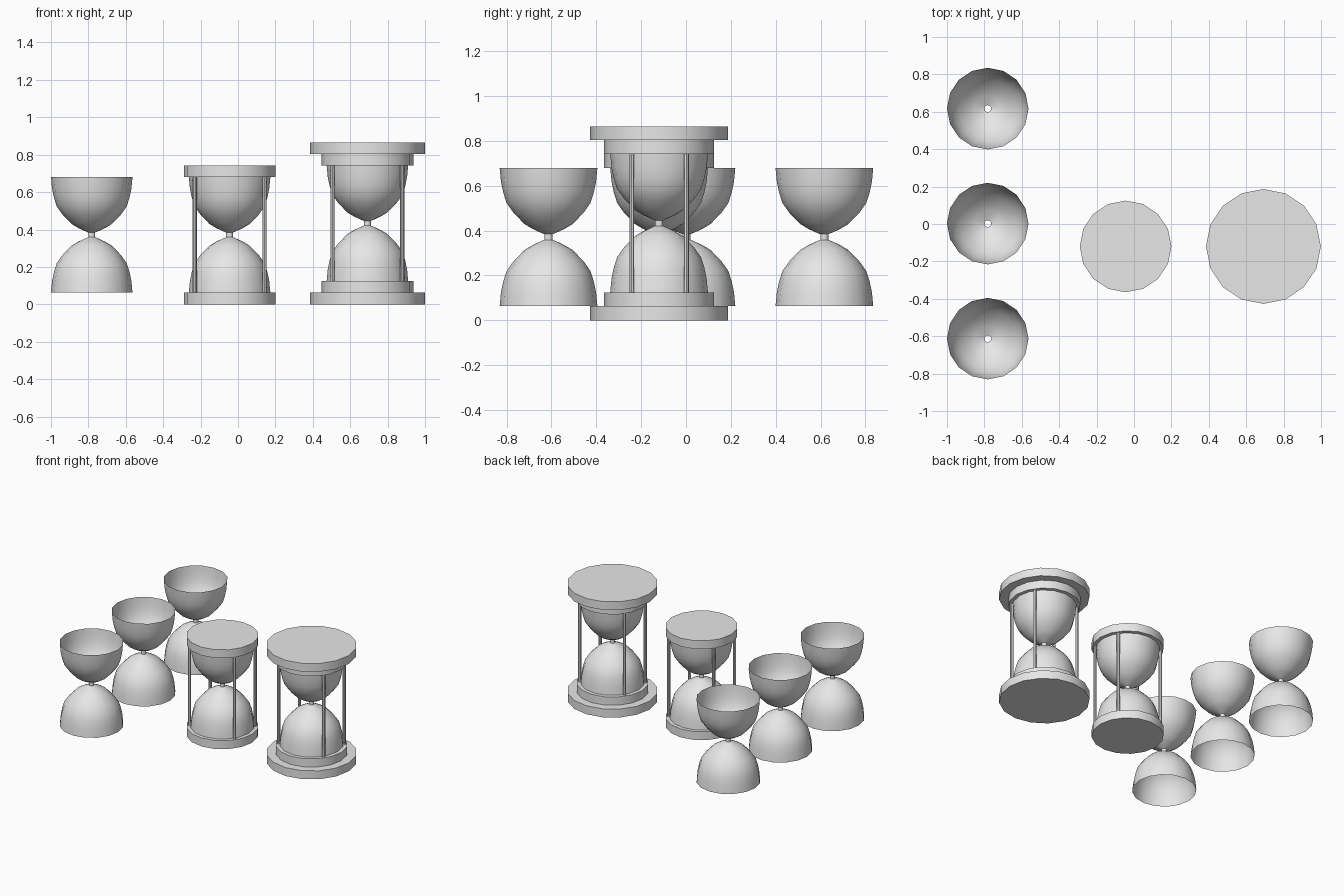
import bpy
import math

if "Cube" in bpy.data.objects:
    bpy.data.objects.remove(bpy.data.objects["Cube"])

SIDES = 16
grey = bpy.data.materials.new("light_grey")
grey.diffuse_color = (0.8, 0.8, 0.8, 1)
grey.use_nodes = True
grey.node_tree.nodes["Principled BSDF"].inputs["Base Color"].default_value = grey.diffuse_color

# Lower half of the glass: (radius, height above its base); mirrored for the top
HEIGHT = 0.617
HALF = [(0.218, 0.0), (0.212, 0.062), (0.202, 0.110), (0.187, 0.157), (0.155, 0.202),
        (0.107, 0.251), (0.070, 0.273), (0.035, 0.289), (0.018, 0.296)]
PROFILE = HALF + [(r, HEIGHT - z) for r, z in reversed(HALF)]


def finish(obj):
    obj.data.materials.append(grey)
    bpy.ops.object.select_all(action='DESELECT')
    obj.select_set(True)
    bpy.context.view_layer.objects.active = obj
    bpy.ops.object.shade_smooth_by_angle(angle=math.radians(35))


def glass(name, x, y, z):
    """Open, thin double bulb spun from the profile."""
    verts, faces = [], []
    for r, h in PROFILE:
        for i in range(SIDES):
            a = 2 * math.pi * i / SIDES
            verts.append((r * math.cos(a), r * math.sin(a), h))
    for k in range(len(PROFILE) - 1):
        for i in range(SIDES):
            j = (i + 1) % SIDES
            a, b = k * SIDES, (k + 1) * SIDES
            faces.append((a + i, a + j, b + j, b + i))
    mesh = bpy.data.meshes.new(name)
    mesh.from_pydata(verts, [], faces)
    obj = bpy.data.objects.new(name, mesh)
    obj.location = (x, y, z)
    bpy.context.collection.objects.link(obj)
    finish(obj)


def cylinder(name, x, y, z0, z1, r, sides=SIDES):
    bpy.ops.mesh.primitive_cylinder_add(vertices=sides, radius=r, depth=z1 - z0,
                                        location=(x, y, (z0 + z1) / 2),
                                        rotation=(0, 0, 0))
    obj = bpy.context.object
    obj.name = name
    finish(obj)


def rods(name, x, y, z0, z1):
    for sx in (-1, 1):
        for sy in (-1, 1):
            cylinder(name, x + sx * 0.186, y + sy * 0.122, z0, z1, 0.011, 8)


# Row of three bare glasses
for y in (-0.613, 0.002, 0.617):
    glass("bare_glass", -0.782, y, 0.063)

# Small hourglass with single end plates
X, Y = -0.045, -0.12
glass("small_glass", X, Y, 0.063)
cylinder("small_base", X, Y, 0, 0.063, 0.245)
cylinder("small_top", X, Y, 0.68, 0.742, 0.245)
rods("small_rod", X, Y, 0.063, 0.68)

# Large hourglass with stepped end plates
X = 0.692
glass("large_glass", X, Y, 0.125)
cylinder("large_base", X, Y, 0, 0.063, 0.307)
cylinder("large_base_step", X, Y, 0.063, 0.125, 0.245)
cylinder("large_top_step", X, Y, 0.742, 0.803, 0.245)
cylinder("large_top", X, Y, 0.803, 0.865, 0.307)
rods("large_rod", X, Y, 0.125, 0.742)
